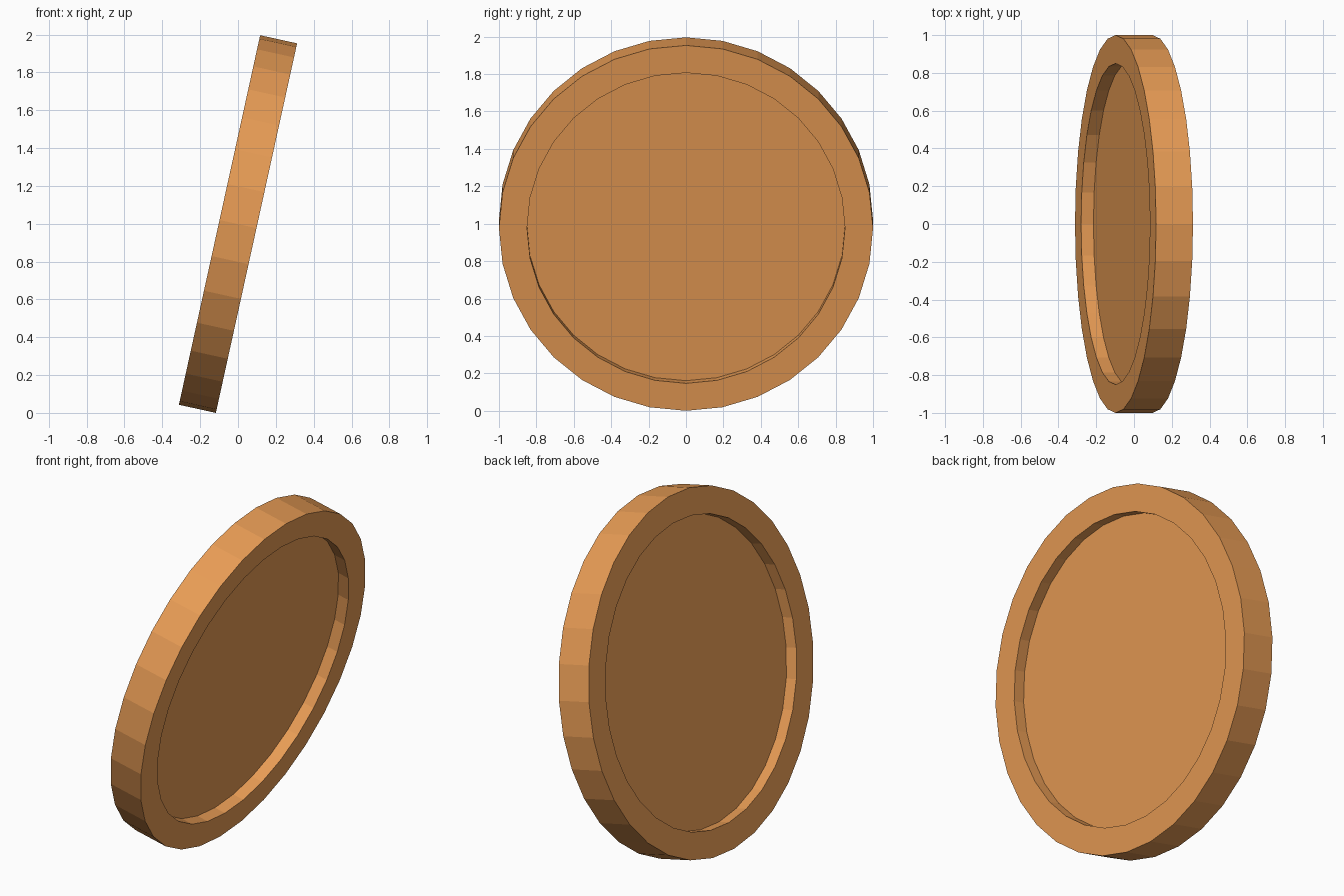
import bpy, bmesh
from math import radians, cos, sin, pi
from mathutils import Matrix

if "Cube" in bpy.data.objects:
    bpy.data.objects.remove(bpy.data.objects["Cube"])

SIDES, RADIUS, WIDTH = 32, 1.0, 0.2
RIM, RECESS = 0.15, 0.067
TILT = radians(12.4)

# Low-poly disc
bm = bmesh.new()
bmesh.ops.create_cone(bm, cap_ends=True, segments=SIDES,
                      radius1=RADIUS, radius2=RADIUS, depth=WIDTH)

# Sunken panel inside a raised rim on both faces
for cap in [f for f in bm.faces if len(f.verts) == SIDES]:
    bmesh.ops.inset_region(bm, faces=[cap], thickness=RIM * cos(pi / SIDES),
                           use_even_offset=True)
    wall = bmesh.ops.inset_region(bm, faces=[cap], thickness=0.0)
    bmesh.ops.translate(bm, verts=cap.verts, vec=-cap.normal * RECESS)

# Stand it on edge, leaning towards +x, resting on the ground
height = RADIUS * cos(TILT) + WIDTH / 2 * sin(TILT)
bm.transform(Matrix.Translation((0, 0, height)) @ Matrix.Rotation(pi / 2 + TILT, 4, 'Y'))
bmesh.ops.recalc_face_normals(bm, faces=bm.faces)

mesh = bpy.data.meshes.new("rimmed_disc")
bm.to_mesh(mesh)
bm.free()
disc = bpy.data.objects.new("rimmed_disc", mesh)
bpy.context.collection.objects.link(disc)

# Warm orange-brown
mat = bpy.data.materials.new("orange_brown")
mat.diffuse_color = (0.8, 0.33, 0.09, 1)
mat.use_nodes = True
mat.node_tree.nodes["Principled BSDF"].inputs["Base Color"].default_value = mat.diffuse_color
mesh.materials.append(mat)
